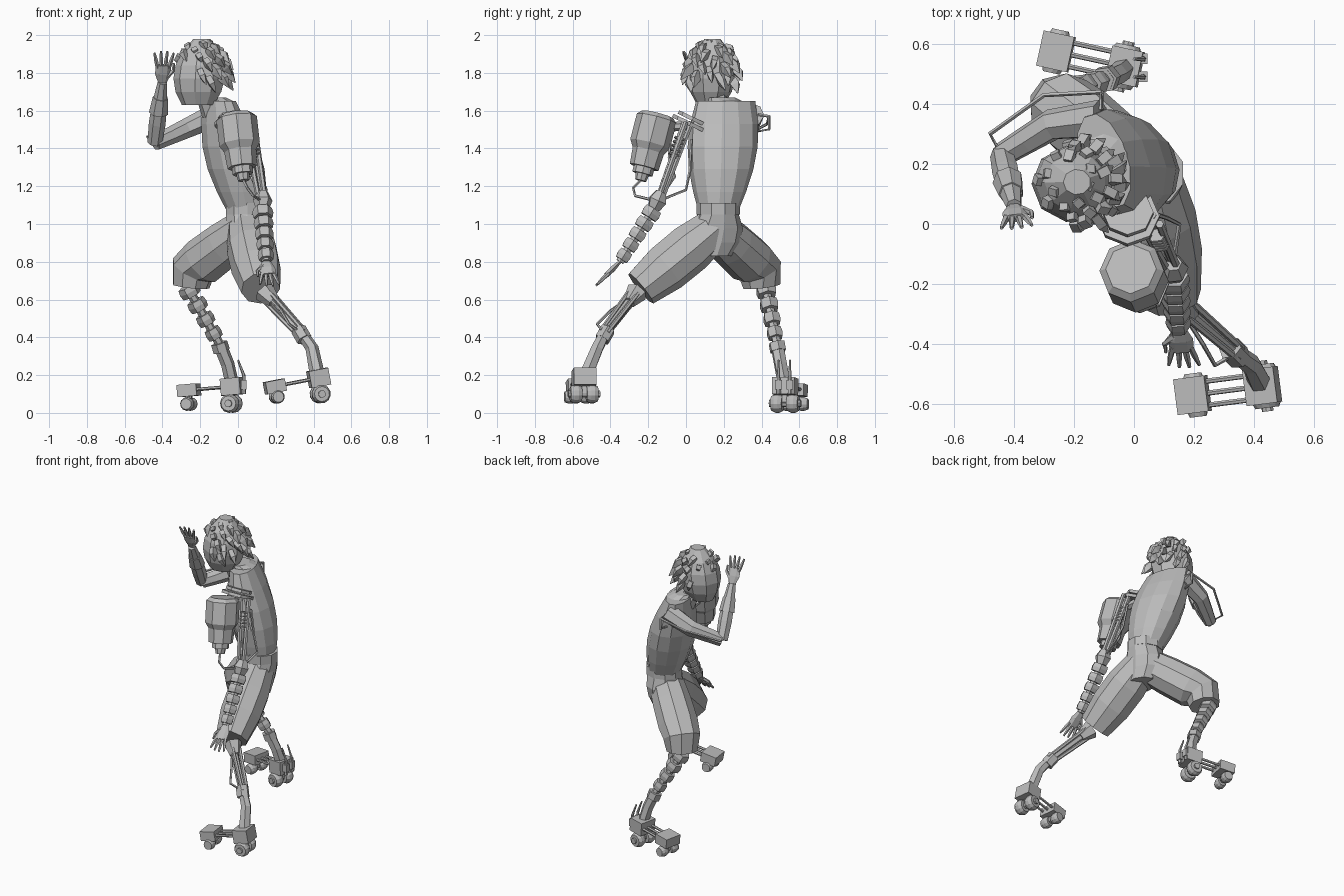
import bpy, bmesh, random
from math import sin, cos, pi, tau, sqrt
from mathutils import Vector, Matrix

if "Cube" in bpy.data.objects:
    bpy.data.objects.remove(bpy.data.objects["Cube"])
random.seed(4)

grey = (.5, .5, .5, 1)
clay = bpy.data.materials.new("plain_grey")
clay.use_nodes = True
clay.diffuse_color = grey
clay.node_tree.nodes["Principled BSDF"].inputs["Base Color"].default_value = grey


def at(x, y, z):
    return Vector((x, y, z))


def finish(name, bm):
    bmesh.ops.recalc_face_normals(bm, faces=bm.faces)
    mesh = bpy.data.meshes.new(name)
    bm.to_mesh(mesh)
    bm.free()
    mesh.materials.append(clay)
    bpy.context.collection.objects.link(bpy.data.objects.new(name, mesh))


def circle(sides):
    return [tau * (i + .5) / sides for i in range(sides)]


def skin(name, rings):
    """Bridge rings of points into a closed flat-faced body."""
    bm = bmesh.new()
    rows = [[bm.verts.new(point) for point in ring] for ring in rings]
    for lower, upper in zip(rows, rows[1:]):
        for i in range(len(lower)):
            bm.faces.new((lower[i - 1], lower[i], upper[i], upper[i - 1]))
    bm.faces.new(rows[0])
    bm.faces.new(rows[-1])
    finish(name, bm)


def column(name, base, top, width, depth, sides=10, levels=6, yaw=0):
    """Level ellipses from base to top, their radii given by rules of height."""
    turn = Matrix.Rotation(yaw, 3, 'Z')
    rings = []
    for k in range(levels):
        t = k / (levels - 1)
        centre = base.lerp(top, t)
        rings.append([centre + turn @ at(width(t) * cos(a), depth(t) * sin(a), 0) for a in circle(sides)])
    skin(name, rings)


def limb(name, path, start, end, bulge=0, sides=6, steps=1, across=at(1, 3, 1), flat=1):
    """Tapered, bulging body along a path; flat squeezes one cross axis."""
    points = [a.lerp(b, i / steps) for a, b in zip(path, path[1:]) for i in range(steps)] + [path[-1]]
    last = len(points) - 1
    rings = []
    for k, point in enumerate(points):
        t = k / last
        radius = start + (end - start) * t + bulge * sin(pi * t)
        along = (points[min(k + 1, last)] - points[max(k - 1, 0)]).normalized()
        u = along.cross(across).normalized()
        w = along.cross(u)
        rings.append([point + radius * (u * flat * cos(a) + w * sin(a)) for a in circle(sides)])
    skin(name, rings)


def rod(name, a, b, radius, sides=6):
    limb(name, (a, b), radius, radius, sides=sides)


def tube(name, *path):
    limb(name, path, .008, .008, sides=5)


def sleeves(name, a, b, count, start, end, gap):
    """Chain of chunky collars on a thinner core."""
    rod(name + "_core", a, b, end * .6)
    for i in range(count):
        low, high = a.lerp(b, i / count), a.lerp(b, (i + 1 - gap) / count)
        radius = start + (end - start) * i / count
        limb(f"{name}_collar_{i}", (low, high), radius * .9, radius * .9, radius * .1, steps=2)


def box(name, centre, axes, size):
    bm = bmesh.new()
    frame = Matrix(axes).transposed().to_4x4()
    bmesh.ops.create_cube(bm, size=1, matrix=Matrix.Translation(centre) @ frame @ Matrix.Diagonal((*size, 1)))
    finish(name, bm)


# Joints of the pose
waist, collar = at(.05, .17, 1.05), at(-.1, .21, 1.65)
crotch, hip = at(.05, .13, .83), at(.05, .15, .98)
left_hem, left_knee = at(.12, -.24, .66), at(.14, -.26, .64)
left_shin, left_ankle = at(.34, -.43, .42), at(.42, -.53, .2)
right_thigh, right_hem = at(-.24, .39, .76), at(-.25, .4, .67)
right_knee, right_shin, right_ankle = at(-.27, .42, .67), at(-.1, .48, .37), at(-.03, .52, .15)
right_shoulder, right_elbow, right_wrist = at(-.11, .35, 1.58), at(-.44, .23, 1.43), at(-.4, .06, 1.75)
left_shoulder, left_elbow, left_wrist = at(.06, 0, 1.54), at(.13, -.15, 1.12), at(.15, -.35, .8)
chin, crown = at(-.21, .13, 1.63), at(-.19, .14, 1.98)

# Torso, neck and waistband
column("torso", waist, collar, lambda t: .1 + .06 * sin(pi * t) - .02 * t,
       lambda t: .1 + .09 * sin(pi * t * .75), sides=12, yaw=.3)
limb("neck", (collar.lerp(chin, .3) - at(0, 0, .06), chin + at(.03, .02, .08)), .06, .05, sides=8)
column("neckline", collar, collar + at(-.02, -.02, .02), lambda t: .08 - .02 * t, lambda t: .09 - .02 * t, levels=2)
column("waistband", waist, waist + at(0, 0, .06), lambda t: .12, lambda t: .115, levels=2)

# Baggy shorts
column("shorts_hips", crotch, waist, lambda t: .09 + .03 * t, lambda t: .11 + .04 * sin(pi * t), levels=4)
limb("shorts_left", (hip, left_hem), .11, .105, .03, sides=9, steps=3)
limb("shorts_right", (hip, hip.lerp(right_thigh, .4), hip.lerp(right_thigh, .8), right_thigh, right_hem),
     .11, .1, .025, sides=9)

# Head with swept hair locks
column("head", chin, crown, lambda t: .14 * sin(pi * (.15 + .8 * t)) ** .6,
       lambda t: .13 * sin(pi * (.12 + .83 * t)) ** .6, sides=9)
locks = 46
for i in range(locks):
    height = 1 - 1.35 * (i + 1) / locks
    ring = sqrt(1 - height * height)
    out = at(ring * cos(i * 2.4), ring * sin(i * 2.4), height)
    # Leave the face clear
    if out.x < -.25 and height < .4:
        continue
    root = chin.lerp(crown, .55) + out * .12 + at(0, 0, height * .02)
    tip = root + out * .035 + at(.03, random.uniform(-.04, .04), -.07)
    limb(f"hair_lock_{i}", (root, root.lerp(tip, .4) + out * .01, tip), .03, .003, .015,
         sides=4, across=out, flat=.7)


def hand(side, wrist, aim, across):
    aim, across = aim.normalized(), across.normalized()
    limb(f"{side}_palm", (wrist, wrist + aim * .1), .024, .04, .01, steps=2, across=across, flat=.4)
    for i in range(4):
        spread = i - 1.5
        base = wrist + aim * .085 + across * spread * .02
        tip = base + aim * (.1 - .01 * abs(spread)) + across * spread * .014
        limb(f"{side}_finger_{i}", (base, tip), .011, .006, .002, sides=5, steps=2)
    thumb = wrist + aim * .07 + across * .055
    limb(f"{side}_thumb", (wrist + aim * .03 + across * .02, thumb, thumb + aim * .04), .014, .006, sides=5)


# Raised right arm with an outer brace
limb("right_upper_arm", (right_shoulder, right_shoulder.lerp(right_elbow, .5) + at(0, .04, 0), right_elbow),
     .065, .042, sides=7, steps=2)
limb("right_forearm", (right_elbow, right_wrist), .04, .026, .012, sides=7, steps=3)
limb("right_cuff", (right_elbow.lerp(right_wrist, .5), right_elbow.lerp(right_wrist, .75)), .052, .042, sides=7)
hand("right", right_wrist, at(.05, -.4, .9), at(1, .1, 0))
brace = at(-.11, .44, 1.57)
tube("right_arm_brace", right_shoulder + at(0, .03, 0), brace, at(-.3, .43, 1.53), at(-.48, .3, 1.46), right_elbow)
tube("right_brace_lower", brace, brace - at(0, 0, .07), brace - at(0, .07, .08))

# Left shoulder plate and canister
plate, tilt = at(-.02, .02, 1.52), at(0, .43, .9)
for name, radius, lift in ("lower", .105, 0), ("upper", .085, .03):
    rod(f"shoulder_plate_{name}", plate + tilt * lift, plate + tilt * (lift + .02), radius, sides=8)
lid, nozzle = at(-.01, -.15, 1.58), at(.03, -.24, 1.23)
for name, start, end, wide, narrow in (("shoulder", 0, .06, .085, .108), ("drum", .06, .45, .108, .108),
                                       ("taper", .45, .55, .108, .085), ("body", .55, .8, .085, .078),
                                       ("neck", .8, .9, .055, .055), ("nozzle", .9, 1, .036, .03)):
    limb(f"canister_{name}", (lid.lerp(nozzle, start), lid.lerp(nozzle, end)), wide, narrow, sides=8)
rod("canister_bracket", plate, lid.lerp(nozzle, .2), .025)

# Left upper arm: parallel struts, spring and hoses
for i, shift in enumerate((at(0, .03, 0), at(.025, 0, 0), at(-.03, -.01, 0))):
    rod(f"left_arm_strut_{i}", left_shoulder + shift, left_elbow + shift * .6, .014)
sleeves("spring", left_shoulder.lerp(left_elbow, .2), left_shoulder.lerp(left_elbow, .45), 5, .036, .036, .5)
tube("canister_hose", nozzle, nozzle + at(.02, -.04, -.04), nozzle + at(.05, -.03, -.08), left_elbow)
tube("back_hose", at(.08, .03, 1.45), at(.11, .02, 1.28), at(.15, 0, 1.18), left_elbow)
tube("front_hose", at(0, -.08, 1.48), at(.03, -.09, 1.35), at(.07, -.06, 1.25), left_elbow)
limb("left_elbow", (left_elbow + at(0, .02, .05), left_elbow - at(0, .02, .04)), .03, .035, .02, steps=2)
sleeves("left_forearm", left_elbow - at(0, .02, .04), left_wrist, 5, .056, .04, .2)
hand("left", left_wrist, at(.1, -.7, -.7), at(-1, 0, 0))

# Left lower leg: open struts around a jointed core
limb("left_knee", (left_knee, left_knee.lerp(left_shin, .25)), .06, .035)
rod("left_shin_core", left_knee, left_shin, .022)
for i, shift in enumerate((at(.03, .02, .01), at(-.02, 0, -.03), at(.01, -.03, .02))):
    rod(f"left_shin_strut_{i}", left_knee + shift, left_shin + shift * .7, .012)
tube("left_shin_brace", left_knee, at(.23, -.4, .54), at(.27, -.47, .47), left_shin)
rod("left_shin_joint", left_shin.lerp(left_knee, .1), left_shin.lerp(left_ankle, .15), .042)
limb("left_ankle", (left_shin, left_shin.lerp(left_ankle, .4) + at(.02, 0, .01), left_ankle), .03, .04)

# Right lower leg: stacked collars
sleeves("right_shin", right_knee, right_shin, 4, .058, .04, .35)
limb("right_ankle", (right_shin, right_shin.lerp(right_ankle, .5) + at(.01, 0, 0), right_ankle), .036, .036)
rod("right_ankle_collar", right_shin, right_shin.lerp(right_ankle, .2), .045)
for side in (-1, 1):
    clip = right_ankle + at(.06, side * .03, 0)
    limb(f"heel_spike_{side}", (clip - at(0, 0, .05), clip + at(0, 0, .05), clip + at(-.03, 0, .13)), .013, .005)
    box(f"heel_clip_{side}", clip, Matrix.Identity(3), (.03, .035, .05))


# Wheeled feet: heel block, toe block, three rails, paired wheels
def foot(side, heel, toe, heel_hub, toe_hub):
    forward = (heel - toe).normalized()
    across = at(0, 0, 1).cross(forward).normalized()
    axes = (forward, across, forward.cross(across))
    for i in (-1, 0, 1):
        rod(f"{side}_foot_rail_{i}", heel + across * i * .04, toe + across * i * .04, .009)
    for part, block, hub, radius, thick in (("heel", heel, heel_hub, .05, .09), ("toe", toe, toe_hub, .036, .065)):
        box(f"{side}_{part}_block", block, axes, (.105, .12, thick))
        box(f"{side}_{part}_fork", hub.lerp(block, .5), axes, (.03, .025, .08))
        axle = across * radius * 1.7
        rod(f"{side}_{part}_axle", hub - axle, hub + axle, radius * .4, sides=8)
        for pair in (-1, 1):
            middle, half = hub + across * pair * .043, across * .03
            limb(f"{side}_{part}_wheel_{pair}", (middle - half, middle + half), radius * .8, radius * .8,
                 radius * .23, sides=12, steps=3)


foot("right", at(-.03, .525, .14), at(-.26, .575, .12), at(-.035, .525, .05), at(-.26, .575, .047))
foot("left", at(.427, -.54, .185), at(.195, -.57, .14), at(.435, -.54, .1), at(.205, -.57, .085))
